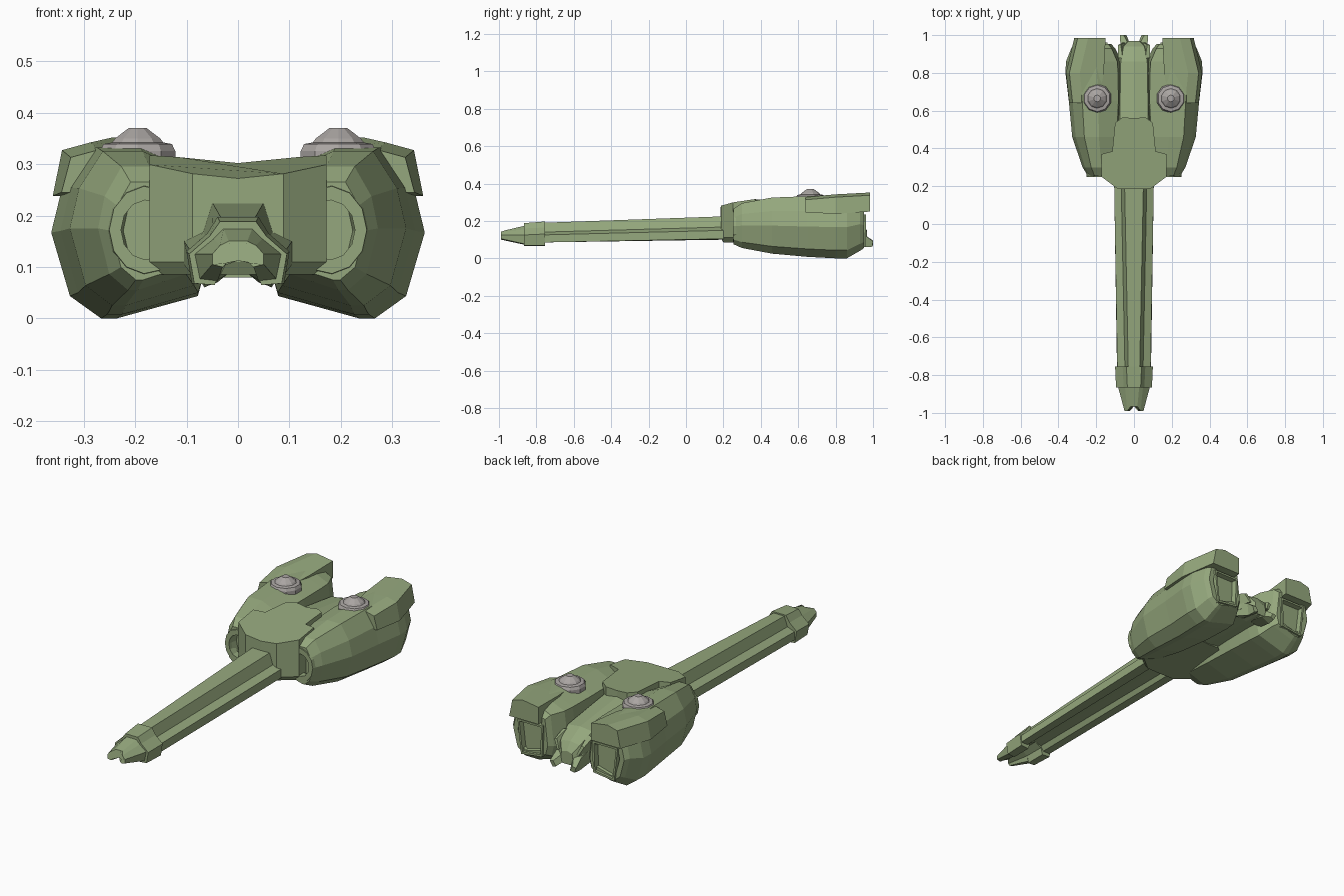
import bpy, bmesh, math


def material(name, rgb):
    m = bpy.data.materials.new(name)
    m.diffuse_color = (*rgb, 1)
    return m


GREEN = material("olive green", (0.30, 0.39, 0.205))
GREY = material("warm grey", (0.40, 0.375, 0.36))


def loft(name, rings, mat=GREEN, mirror=False, recess=()):
    """Skin closed rings of 3D points; recess = (cap index, inset, depth)."""
    bm = bmesh.new()
    rows = [[bm.verts.new(p) for p in r] for r in rings]
    n = len(rows[0])
    for a, b in zip(rows, rows[1:]):
        for i in range(n):
            j = (i + 1) % n
            bm.faces.new((a[i], a[j], b[j], b[i]))
    caps = [bm.faces.new(rows[0]), bm.faces.new(rows[-1])]
    bmesh.ops.recalc_face_normals(bm, faces=bm.faces)
    for cap, inset, depth in recess:
        f = caps[cap]
        bmesh.ops.inset_region(bm, faces=[f], thickness=inset)
        d = f.normal.copy()
        r = bmesh.ops.inset_individual(bm, faces=[f], thickness=0.006)
        for v in f.verts:
            v.co -= d * depth
    me = bpy.data.meshes.new(name)
    bm.to_mesh(me)
    bm.free()
    me.materials.append(mat)
    ob = bpy.data.objects.new(name, me)
    bpy.context.collection.objects.link(ob)
    if mirror:
        mod = ob.modifiers.new("mirror", 'MIRROR')
        mod.use_mirror_merge = False
    return ob


def section(y, half):
    """Symmetric ring at y from a half profile running bottom to top."""
    full = half + [(-x, z) for x, z in reversed(half) if x > 0]
    return [(x, y, z) for x, z in full]


# Long gun barrel with stepped sides and a channel below
loft("barrel", [
    section(0.22, [(0, .125), (.04, .12), (.055, .10), (.105, .105), (.105, .15),
                   (.068, .168), (.05, .225), (0, .225)]),
    section(-0.77, [(0, .12), (.035, .11), (.05, .085), (.09, .085), (.088, .125),
                    (.048, .14), (.03, .19), (0, .19)])])

# Muzzle collar and tapering tip
loft("muzzle_collar", [
    section(-0.755, [(0, .12), (.035, .10), (.045, .065), (.09, .068), (.1, .13),
                     (.06, .165), (.04, .197), (0, .197)]),
    section(-0.865, [(0, .12), (.035, .10), (.045, .065), (.085, .068), (.095, .125),
                     (.055, .16), (.035, .188), (0, .188)])])
tip_back = section(-0.86, [(0, .12), (.035, .10), (.04, .072), (.075, .076), (.085, .125),
                           (.048, .155), (.028, .175), (0, .175)])
tip_front = section(-0.99, [(0, .112), (.022, .108), (.03, .10), (.05, .105), (.05, .125),
                            (.035, .142), (.018, .150), (0, .150)])
tip_front = [(x, y + (.025 if abs(x) < .02 else 0), z) for x, y, z in tip_front]
loft("muzzle_tip", [tip_back, tip_front])

# Central hub: plan outline with a gently rising, creased top
plan = [(0, .185), (.088, .187), (.172, .25), (.172, .37), (.115, .385),
        (.1, .535), (.06, .565), (0, .56)]
plan += [(-x, y) for x, y in reversed(plan) if x > 0]


def hub_top(x, y):
    return .272 + .10 * abs(x) + .03 * min(1, (y - .185) / .2)


loft("hub", [
    [(x * .92, y + .015, .085) for x, y in plan],
    [(x, y, .11) for x, y in plan],
    [(x, y, hub_top(x, y)) for x, y in plan]])

# Spine between the engine pods
loft("spine", [section(y, [(0, .09), (w * 1.3, .11), (w * 1.3, h - .06), (w, h), (0, h + .008)])
               for y, w, h in ((.24, .075, .27), (.56, .075, .262), (.86, .07, .225),
                               (.94, .055, .18), (.968, .03, .14))])

# Engine pods: one faceted profile scaled along the length
POD = [(.75, 1), (.93, .76), (1, .5), (.88, .13), (.68, 0), (.58, 0),
       (.06, .13), (0, .32), (.08, .86), (.45, 1)]
STATIONS = [(.255, .10, .245, .075, .265), (.30, .09, .272, .055, .295),
            (.46, .07, .327, .025, .325), (.65, .06, .345, .008, .332),
            (.80, .06, .363, 0, .334), (.86, .065, .36, 0, .334),
            (.93, .10, .332, .04, .325), (.952, .12, .315, .055, .30)]
loft("engine_pod", [[(a + u * (b - a), y, lo + v * (hi - lo)) for u, v in POD]
                    for y, a, b, lo, hi in STATIONS],
     mirror=True, recess=((0, .016, .05), (1, .026, .03)))

# Curved intake lip on each pod front, open toward the hub
lip = []
for k in range(9):
    t = math.radians(-115 + k * 230 / 8)
    c, s = math.cos(t), math.sin(t)
    lip.append([(.178 + r * c * .85, y, .172 + r * s)
                for r, y in ((.058, .25), (.085, .25), (.092, .29), (.058, .29))])
loft("intake_lip", lip, mirror=True)

# Raised blocks overhanging the pod rear
loft("rear_block", [
    [(a, y, lo), (b + .018, y, lo), (b, y, hi - .015), (b - .055, y, hi), (a, y, hi - .014)]
    for y, a, b, lo, hi in ((.64, .19, .325, .245, .328), (.80, .16, .342, .238, .342),
                            (.985, .15, .298, .25, .352))], mirror=True)

# Rear exhaust frame plates
loft("exhaust_frame", [[(x, y, z) for x, z in ((.145, .075), (.265, .06), (.285, .235), (.14, .235))]
                       for y in (.92, .962)], mirror=True, recess=((1, .014, .025),))

# Splayed tail prongs below and above the spine end
loft("tail_prong", [
    [(.02, .86, .10), (.085, .86, .09), (.085, .86, .16), (.03, .86, .16)],
    [(.022, .955, .085), (.065, .955, .06), (.072, .955, .125), (.03, .955, .125)],
    [(.04, 1.0, .07), (.062, .995, .062), (.075, 1.0, .09), (.055, 1.0, .095)]], mirror=True)
loft("tail_fin", [
    [(.03, .88, .14), (.085, .88, .14), (.085, .88, .205), (.06, .88, .215)],
    [(.05, .96, .14), (.06, .96, .135), (.085, .948, .18), (.07, .948, .185)]], mirror=True)

# Stepped domes on top of the pods
loft("top_dome", [[(.195 + r * math.cos(t), .665 + r * math.sin(t), z)
                   for t in (math.pi * (k + .5) / 5 for k in range(10))]
                  for r, z in ((.077, .305), (.077, .325), (.07, .339), (.052, .342),
                               (.046, .35), (.018, .37))], mat=GREY, mirror=True)
